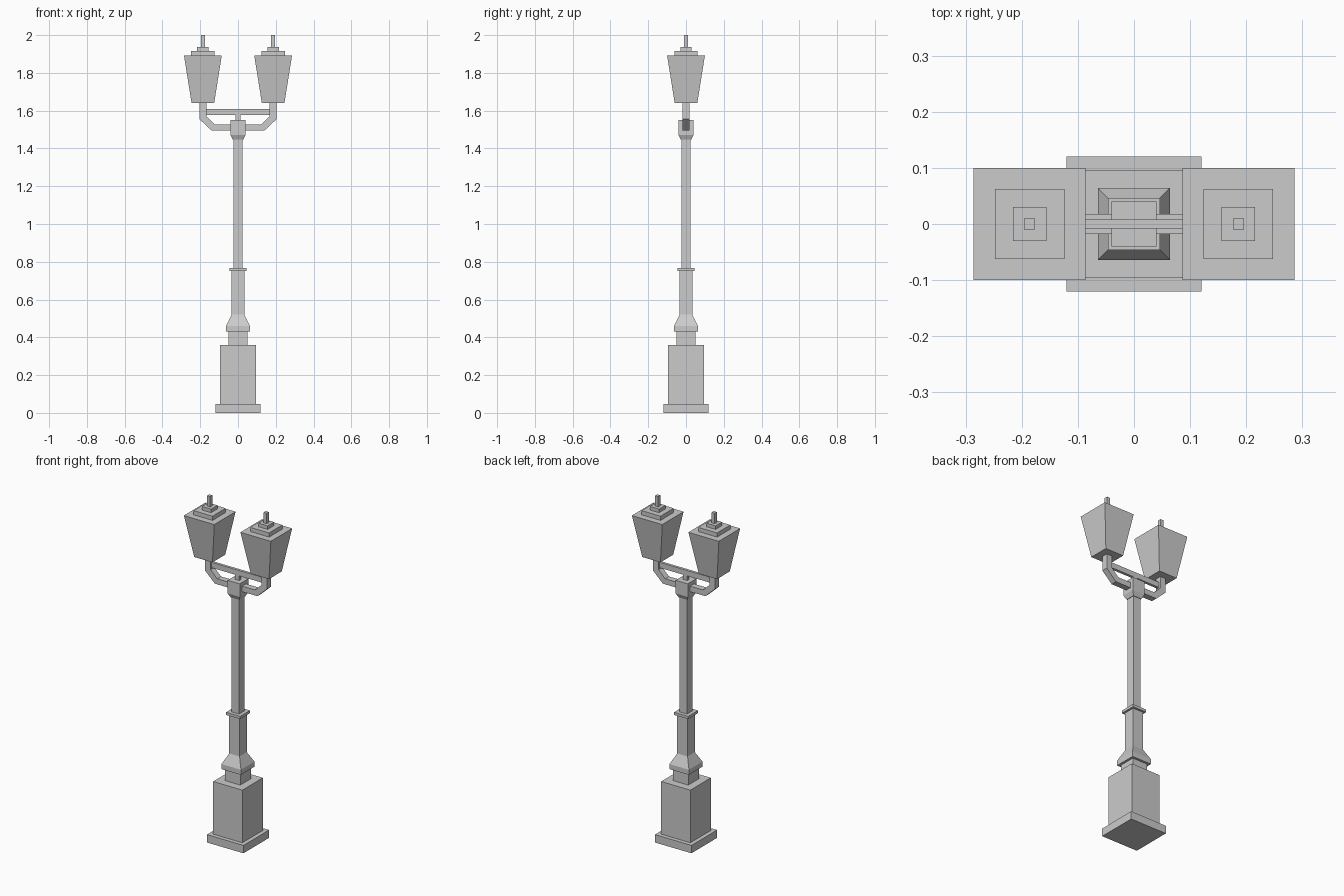
import bpy, bmesh

if "Cube" in bpy.data.objects:
    bpy.data.objects.remove(bpy.data.objects["Cube"])


def make_object(name, bm):
    bmesh.ops.recalc_face_normals(bm, faces=bm.faces)
    mesh = bpy.data.meshes.new(name)
    bm.to_mesh(mesh)
    bm.free()
    obj = bpy.data.objects.new(name, mesh)
    bpy.context.collection.objects.link(obj)
    return obj


def square_loft(name, profile, x=0.0):
    """Square-section solid from (half_width, z) pairs, bottom to top."""
    bm = bmesh.new()
    rings = [[bm.verts.new((x + sx * h, sy * h, z))
              for sx, sy in ((-1, -1), (1, -1), (1, 1), (-1, 1))]
             for h, z in profile]
    for a, b in zip(rings, rings[1:]):
        for i in range(4):
            j = (i + 1) % 4
            bm.faces.new((a[i], a[j], b[j], b[i]))
    bm.faces.new(rings[0])
    bm.faces.new(rings[-1])
    return make_object(name, bm)


def side_extrude(name, outline, half_depth):
    """Extrude an x-z outline along y."""
    bm = bmesh.new()
    face = bm.faces.new([bm.verts.new((x, -half_depth, z)) for x, z in outline])
    ext = bmesh.ops.extrude_face_region(bm, geom=[face])
    verts = [v for v in ext["geom"] if isinstance(v, bmesh.types.BMVert)]
    bmesh.ops.translate(bm, verts=verts, vec=(0, 2 * half_depth, 0))
    # keep the start cap so the solid is closed
    if not face.is_valid or all(len(e.link_faces) > 1 for e in bm.edges):
        return make_object(name, bm)
    bmesh.ops.holes_fill(bm, edges=bm.edges, sides=0)
    return make_object(name, bm)


# Pedestal
square_loft("base_plinth", [(0.12, 0), (0.12, 0.047)])
square_loft("base_block", [(0.096, 0.047), (0.096, 0.36)])
square_loft("base_neck", [(0.05, 0.36), (0.05, 0.43)])

# Column
square_loft("lower_column", [(0.064, 0.43), (0.064, 0.46), (0.034, 0.52), (0.034, 0.75)])
square_loft("collar", [(0.046, 0.75), (0.046, 0.766)])
square_loft("pole", [(0.025, 0.766), (0.025, 1.447)])
square_loft("pole_head", [(0.028, 1.447), (0.04, 1.472), (0.04, 1.55)])

# Crossbar between the arms, with its short support
bar = [(-0.168, 1.578), (0.168, 1.578), (0.168, 1.61), (-0.168, 1.61)]
side_extrude("crossbar", bar, 0.008)
pin = [(-0.013, 1.55), (0.013, 1.55), (0.013, 1.578), (-0.013, 1.578)]
side_extrude("crossbar_support", pin, 0.008)

# Bent arms and lanterns, mirrored left and right
arm = [(0.04, 1.495), (0.14, 1.495), (0.204, 1.555), (0.204, 1.641),
       (0.168, 1.641), (0.168, 1.57), (0.124, 1.528), (0.04, 1.528)]
for side, s in (("left", -1), ("right", 1)):
    cx = s * 0.186
    side_extrude(side + "_arm", [(s * x, z) for x, z in arm], 0.018)
    square_loft(side + "_lantern", [(0.06, 1.641), (0.1, 1.892)], cx)
    square_loft(side + "_lantern_cap", [(0.062, 1.892), (0.062, 1.917)], cx)
    square_loft(side + "_lantern_cap_step", [(0.03, 1.917), (0.03, 1.938)], cx)
    square_loft(side + "_finial", [(0.01, 1.938), (0.01, 2.0)], cx)
